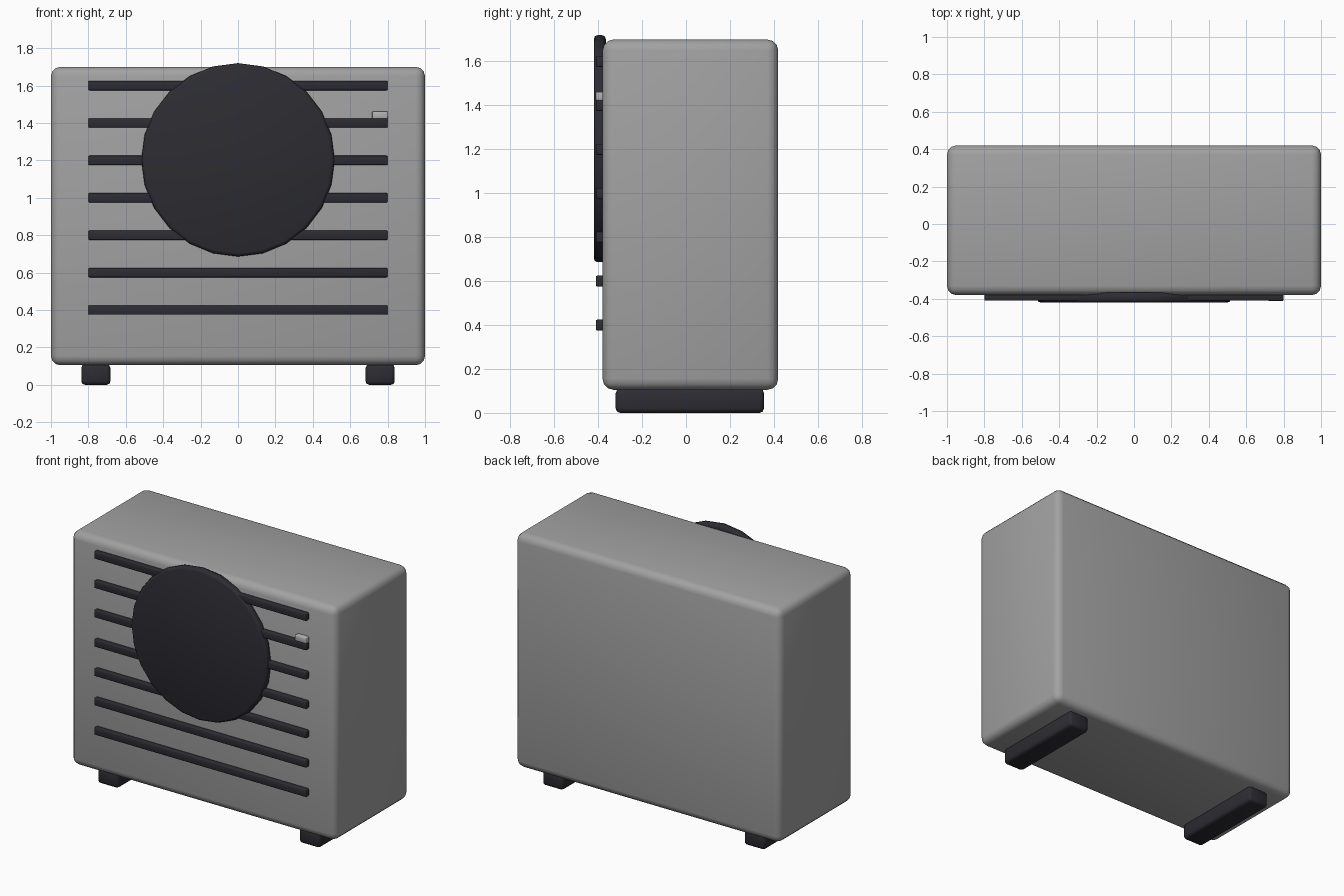
import bpy
import math

cube = bpy.data.objects.get("Cube")
if cube:
    bpy.data.objects.remove(cube, do_unlink=True)


def material(name, colour):
    mat = bpy.data.materials.new(name)
    mat.use_nodes = True
    mat.diffuse_color = (*colour, 1)
    mat.node_tree.nodes["Principled BSDF"].inputs["Base Color"].default_value = (*colour, 1)
    return mat


grey = material("casing grey", (0.36, 0.36, 0.36))
dark = material("dark plastic", (0.025, 0.025, 0.032))
silver = material("badge silver", (0.45, 0.45, 0.45))


def finish(obj, name, mat, bevel, segments, angle):
    """Name, colour, round and smooth the active part."""
    obj.name = name
    obj.data.materials.append(mat)
    bpy.ops.object.transform_apply(location=False, rotation=True, scale=True)
    mod = obj.modifiers.new("rounded edges", 'BEVEL')
    mod.width = bevel
    mod.segments = segments
    mod.limit_method = 'ANGLE'
    bpy.ops.object.modifier_apply(modifier=mod.name)
    bpy.ops.object.shade_smooth_by_angle(angle=math.radians(angle))
    return obj


def box(name, low, high, mat, bevel, segments=2, angle=60):
    centre = [(a + b) / 2 for a, b in zip(low, high)]
    bpy.ops.mesh.primitive_cube_add(size=1, location=centre)
    obj = bpy.context.object
    obj.scale = [b - a for a, b in zip(low, high)]
    return finish(obj, name, mat, bevel, segments, angle)


# Casing
box("casing", (-1, -0.38, 0.105), (1, 0.42, 1.7), grey, 0.05, 3)

# Front grille slats
for i in range(7):
    z = 0.4 + 0.2 * i
    box(f"grille_slat_{i + 1}", (-0.8, -0.41, z - 0.025), (0.8, -0.37, z + 0.025), dark, 0.006)

# Fan cover
bpy.ops.mesh.primitive_cylinder_add(vertices=24, radius=0.517, depth=0.055,
                                    location=(0, -0.3925, 1.203),
                                    rotation=(math.pi / 2, 0, 0))
finish(bpy.context.object, "fan_cover", dark, 0.018, 2, 60)

# Small plate at the upper left of the grille
box("badge_plate", (0.717, -0.411, 1.422), (0.8, -0.37, 1.462), silver, 0.005)

# Feet
for side, name in ((-1, "right_foot"), (1, "left_foot")):
    x = side * 0.76
    box(name, (x - 0.078, -0.32, 0), (x + 0.078, 0.355, 0.11), dark, 0.02)
